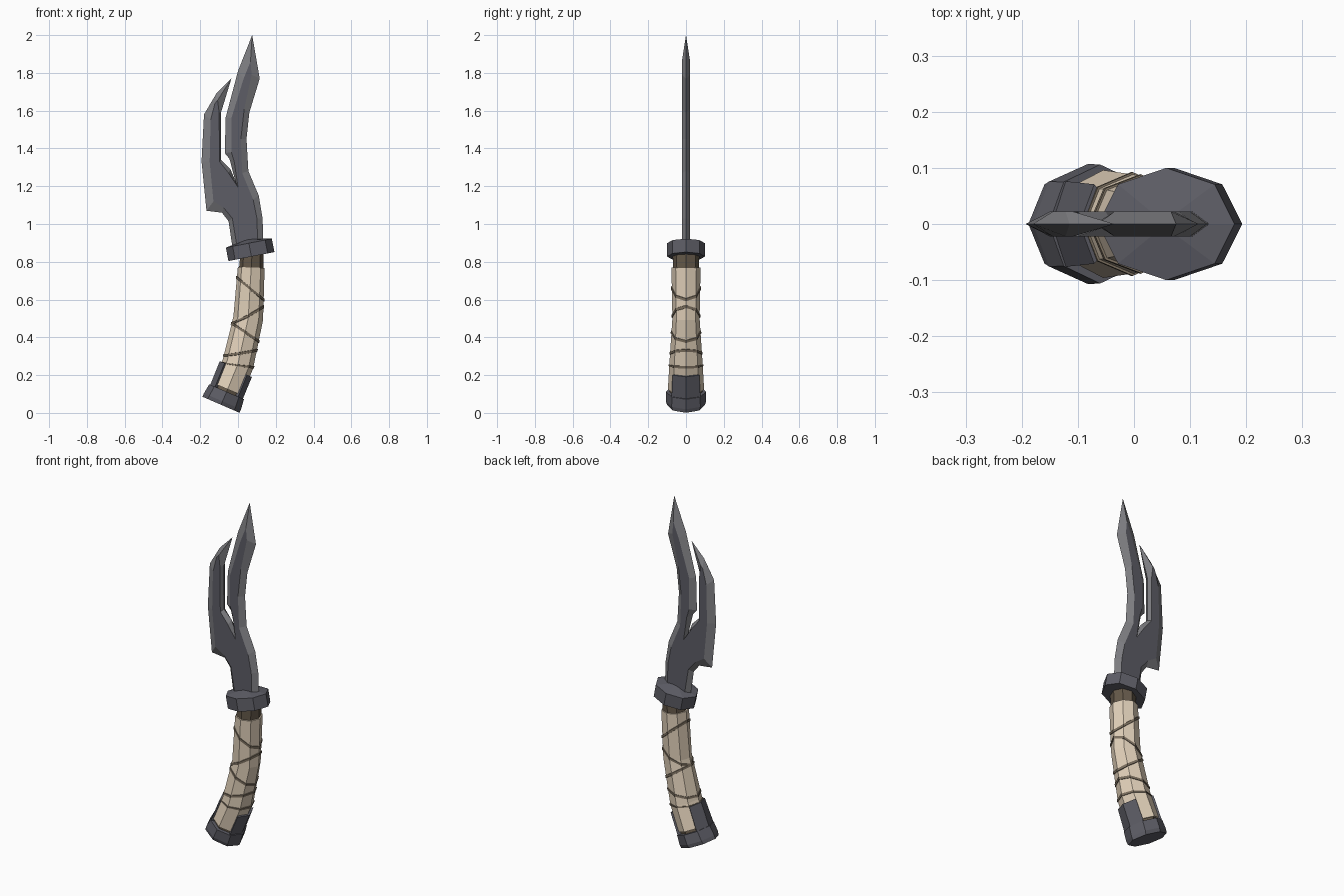
import bpy, bmesh, math
from mathutils import Vector

if "Cube" in bpy.data.objects:
    bpy.data.objects.remove(bpy.data.objects["Cube"])


def material(name, rgb):
    m = bpy.data.materials.new(name)
    m.diffuse_color = (*rgb, 1)
    m.use_nodes = True
    m.node_tree.nodes["Principled BSDF"].inputs["Base Color"].default_value = m.diffuse_color
    return m


METAL = material("dark steel", (0.11, 0.11, 0.132))
EDGE = material("honed steel", (0.21, 0.21, 0.225))
WRAP = material("tan leather", (0.75, 0.63, 0.485))
BROWN = material("dark brown", (0.13, 0.1, 0.068))
CORD = material("cord brown", (0.2, 0.16, 0.115))
N = 8


def make(name, verts, faces, mat):
    me = bpy.data.meshes.new(name)
    me.from_pydata([tuple(v) for v in verts], [], faces)
    bm = bmesh.new()
    bm.from_mesh(me)
    bmesh.ops.recalc_face_normals(bm, faces=bm.faces)
    bm.to_mesh(me)
    bm.free()
    me.materials.append(mat)
    ob = bpy.data.objects.new(name, me)
    bpy.context.collection.objects.link(ob)
    return ob


def point(x, z, tilt, rx, ry, a):
    """Point on an elliptical section leaning by tilt degrees in the xz plane."""
    t = math.radians(tilt)
    u = rx * math.cos(a)
    return Vector((x + u * math.cos(t), ry * math.sin(a), z - u * math.sin(t)))


def loft(name, rings, mat, closed=False):
    """Skin rings of equal size; cap the ends, or join last to first."""
    n, k = len(rings[0]), len(rings)
    verts = [p for r in rings for p in r]
    faces = []
    for i in range(k if closed else k - 1):
        a, b = i * n, ((i + 1) % k) * n
        faces += [(a + j, a + (j + 1) % n, b + (j + 1) % n, b + j) for j in range(n)]
    if not closed:
        faces += [tuple(range(n)), tuple(range((k - 1) * n, k * n))]
    return make(name, verts, faces, mat)


ANGLES = [2 * math.pi * i / N for i in range(N)]

# Curved grip path: x, z, tilt, x radius, y radius
PATH = [(-0.055, 0.125, 23, 0.083, 0.096), (0.0, 0.26, 18, 0.084, 0.088),
        (0.054, 0.50, 7, 0.079, 0.072), (0.07, 0.77, 2, 0.071, 0.077)]


def grip(s, a, extra=0.0, scale=1.0):
    i = min(max(int(math.floor(s)), 0), len(PATH) - 2)
    f = s - i
    x, z, t, rx, ry = [p + (q - p) * f for p, q in zip(PATH[i], PATH[i + 1])]
    return point(x, z, t, rx * scale + extra, ry * scale + extra, a)


# Leather grip and the wooden core showing at both ends
loft("grip_wrap", [[grip(s, a) for a in ANGLES] for s in range(4)], WRAP)
loft("grip_core", [[grip(s, a, 0, 0.9) for a in ANGLES] for s in (-0.25, 0, 1, 2, 3, 3.3)], BROWN)

# Slanted cords around the grip: position along path, slant
for i, (s, k) in enumerate([(2.59, -0.2), (2.05, 0.21), (1.7, -0.14), (1.23, 0.15), (0.94, 0.09)]):
    rings = []
    for ds, e in ((-0.032, -0.006), (-0.026, 0.004), (0.026, 0.004), (0.032, -0.006)):
        rings.append([grip(s + ds + k * math.cos(a), a, e) for a in ANGLES])
    loft(f"grip_cord_{i + 1}", rings, CORD, closed=True)


def disc(name, x, z, tilt, sections):
    t = math.radians(tilt)
    loft(name, [[point(x + h * math.sin(t), z + h * math.cos(t), tilt, rx, ry, a) for a in ANGLES]
                for h, rx, ry in sections], METAL)


# Pommel cap and domed guard
disc("pommel_cap", -0.09, 0.043, 23.4, [(0, 0.107, 0.1), (0.02, 0.107, 0.107), (0.075, 0.1, 0.106)])
disc("guard", 0.064, 0.865, -11, [(-0.038, 0.124, 0.1), (0.034, 0.124, 0.1), (0.054, 0.02, 0.02)])

# Pommel tongues running up both sides of the grip
for name, mid, top in (("pommel_tongue_right", 0, 0.72), ("pommel_tongue_left", math.pi, 0.87)):
    sides = [mid + d * math.pi / 4 for d in (-1, 0, 1)]
    rings = []
    for s in (-0.2, top):
        rings.append([grip(s, a, 0.011) for a in sides] + [grip(s, a, -0.012) for a in reversed(sides)])
    loft(name, rings, METAL)

# Forked blade: edge x, z and matching ridge x, z
BLADE = [
    (.135, .88, .105, .88), (.13, 1.03, .10, 1.03), (.11, 1.15, .08, 1.13),
    (.055, 1.28, .022, 1.27), (.045, 1.45, .015, 1.45), (.06, 1.59, .033, 1.61),
    (.115, 1.77, .072, 1.79), (.075, 2.0, .066, 1.86), (0, 1.81, .03, 1.77),
    (-.065, 1.565, -.035, 1.56), (-.07, 1.375, -.035, 1.38), (-.045, 1.345, -.02, 1.33),
    (-.01, 1.21, 0, 1.195), (-.04, 1.29, -.05, 1.27), (-.09, 1.34, -.098, 1.33),
    (-.09, 1.59, -.1, 1.59), (-.035, 1.77, -.108, 1.655), (-.115, 1.69, -.122, 1.64),
    (-.18, 1.58, -.145, 1.55), (-.193, 1.33, -.15, 1.33), (-.167, 1.07, -.13, 1.12),
    (-.085, 1.06, -.075, 1.085), (-.05, 1.015, -.03, 1.03), (-.03, .88, -.005, .88)]
T = 0.022
blade = loft("blade", [[(b[2], -T, b[3]) for b in BLADE],
                       [(b[0], 0, b[1]) for b in BLADE],
                       [(b[2], T, b[3]) for b in BLADE]], METAL)

# Honed bevels are the faces turned away from the flat sides
blade.data.materials.append(EDGE)
for p in blade.data.polygons:
    p.material_index = int(abs(p.normal.y) < 0.995)
